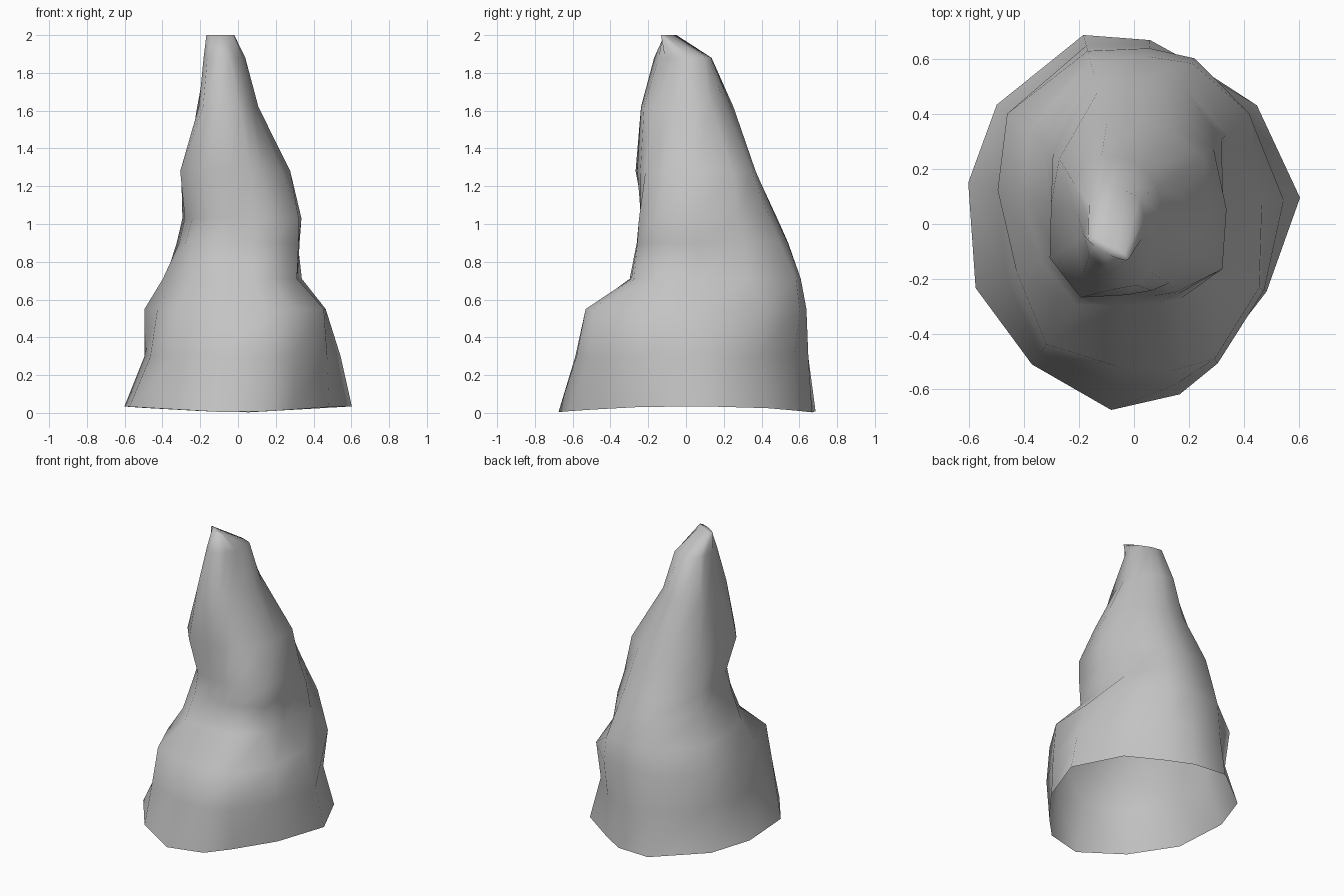
import bpy
import bmesh
from math import cos, sin, radians

old = bpy.data.objects.get("Cube")
if old:
    bpy.data.objects.remove(old, do_unlink=True)

# One grey stone material
stone = bpy.data.materials.new("grey stone")
stone.use_nodes = True
grey = (0.55, 0.55, 0.55, 1)
stone.diffuse_color = grey
stone.node_tree.nodes["Principled BSDF"].inputs["Base Color"].default_value = grey

# Direction of each vertical column of vertices, in degrees
directions = [radians(a) for a in
              (9, 44, 70, 85, 105, 139, 166, 202, 234, 263, 285, 301, 333)]

# Cross-sections: height, sideways shift, radius per direction in hundredths
sections = [
    (0.00, 0, (61, 62, 62, 67, 71, 66, 62, 62, 63, 68, 64, 57, 54)),
    (0.30, 0, (55, 55, 61, 65, 67, 58, 51, 50, 58, 59, 60, 59, 53)),
    (0.55, 0, (47, 58, 64, 64, 65, 61, 51, 46, 54, 52, 55, 57, 51)),
    (0.71, 0, (32, 47, 62, 61, 61, 51, 41, 36, 36, 30, 30, 32, 35)),
    (0.90, 0, (33, 44, 53, 54, 56, 43, 32, 30, 29, 26, 27, 30, 36)),
    (1.03, 0, (34, 40, 47, 48, 50, 39, 29, 26, 27, 24, 25, 29, 36)),
    (1.28, 0, (28, 35, 37, 37, 38, 36, 31, 33, 33, 26, 25, 25, 26)),
    (1.62, -0.05, (16, 19, 22, 24, 26, 22, 16, 17, 23, 24, 23, 20, 15)),
    (1.88, -0.08, (12, 14, 13, 13, 14, 11, 9, 11, 14, 17, 15, 13, 12)),
]

bm = bmesh.new()
rings = []
for height, shift, radii in sections:
    ring = []
    for angle, radius in zip(directions, radii):
        # The open foot is slightly uneven
        lift = 0.035 * abs(cos(angle)) if height == 0 else 0
        r = radius / 100
        ring.append(bm.verts.new((shift + r * cos(angle), r * sin(angle), height + lift)))
    rings.append(ring)

# Tip narrows to a short slanted ridge
rings.append([bm.verts.new((-0.095 + 0.075 * cos(a) + 0.008 * sin(a),
                            -0.09 - 0.04 * cos(a) + 0.015 * sin(a), 2))
              for a in directions])

# Skin between neighbouring cross-sections, foot left open
count = len(directions)
for lower, upper in zip(rings, rings[1:]):
    for i in range(count):
        j = (i + 1) % count
        bm.faces.new((lower[i], lower[j], upper[j], upper[i]))
bm.faces.new(rings[-1])
for face in bm.faces:
    face.smooth = True

mesh = bpy.data.meshes.new("rock_spire")
bm.to_mesh(mesh)
bm.free()
mesh.materials.append(stone)
spire = bpy.data.objects.new("rock_spire", mesh)
bpy.context.collection.objects.link(spire)
